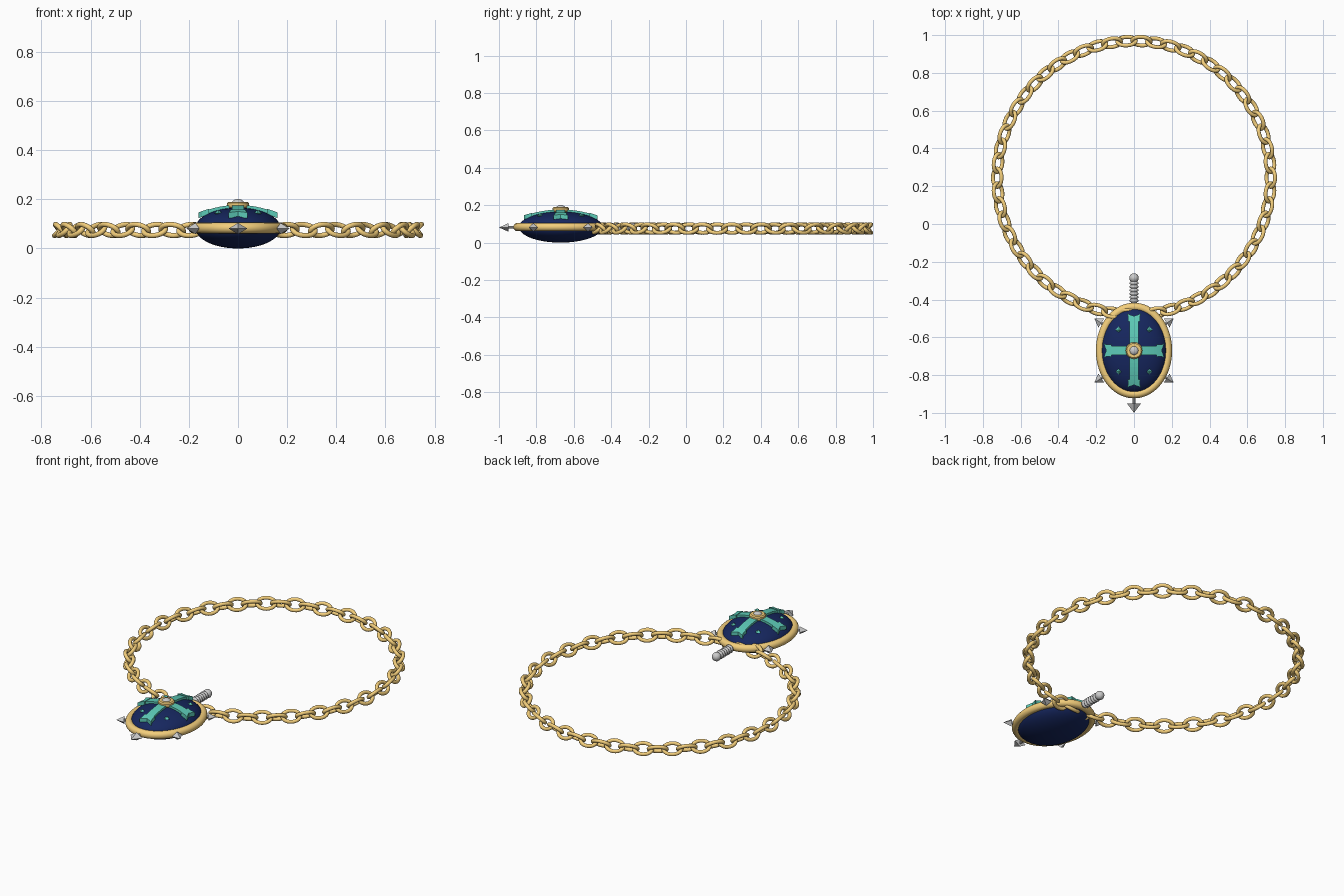
import bpy, bmesh, math
from mathutils import Vector, Matrix

if "Cube" in bpy.data.objects:
    bpy.data.objects.remove(bpy.data.objects["Cube"])

CY, CZ = -0.67, 0.083            # pendant centre
X, Y, Z = Vector((1, 0, 0)), Vector((0, 1, 0)), Vector((0, 0, 1))


def material(name, rgb):
    m = bpy.data.materials.new(name)
    m.diffuse_color = (*rgb, 1)
    m.use_nodes = True
    m.node_tree.nodes["Principled BSDF"].inputs["Base Color"].default_value = m.diffuse_color
    return m


gold = material("gold", (0.9, 0.62, 0.2))
navy = material("navy", (0.008, 0.02, 0.115))
teal = material("teal", (0.11, 0.6, 0.48))
silver = material("silver", (0.8, 0.8, 0.81))


def finish(bm, name, mat, smooth=True):
    bmesh.ops.recalc_face_normals(bm, faces=bm.faces)
    for f in bm.faces:
        f.smooth = smooth
    me = bpy.data.meshes.new(name)
    bm.to_mesh(me)
    bm.free()
    ob = bpy.data.objects.new(name, me)
    bpy.context.collection.objects.link(ob)
    me.materials.append(mat)
    return ob


def oval_ring(bm, c, t, w, a, b, r, nu, nv):
    """Round wire swept along an ellipse with half axes a (along t) and b (along w)."""
    m = t.cross(w)
    rings = []
    for i in range(nu):
        u = math.tau * i / nu
        p = c + t * a * math.cos(u) + w * b * math.sin(u)
        n = (t * b * math.cos(u) + w * a * math.sin(u)).normalized()
        rings.append([bm.verts.new(p + r * (n * math.cos(v) + m * math.sin(v)))
                      for v in (math.tau * j / nv for j in range(nv))])
    for i in range(nu):
        A, B = rings[i], rings[(i + 1) % nu]
        for j in range(nv):
            k = (j + 1) % nv
            bm.faces.new((A[j], B[j], B[k], A[k]))


def lathe(bm, profile, c, axis, seg=24):
    """Revolve (radius, height) points around an axis through c."""
    rot = Z.rotation_difference(axis).to_matrix()
    rows = [[bm.verts.new(c + rot @ Vector((r * math.cos(math.tau * i / seg),
                                            r * math.sin(math.tau * i / seg), h)))
             for i in range(seg)] for r, h in profile]
    for A, B in zip(rows, rows[1:]):
        for i in range(seg):
            j = (i + 1) % seg
            bm.faces.new((A[i], A[j], B[j], B[i]))
    bm.faces.new(rows[0][::-1])
    bm.faces.new(rows[-1])


def sphere(bm, c, s, u=32, v=16):
    bmesh.ops.create_uvsphere(bm, u_segments=u, v_segments=v, radius=1,
                              matrix=Matrix.Translation(c) @ Matrix.Diagonal((*s, 1)))


# chain: links tilted alternately 45 degrees either way
bm = bmesh.new()
N, R = 58, 0.724
for i in range(N):
    th = math.tau * i / N
    rad = Vector((math.cos(th), math.sin(th), 0))
    tan = Vector((-math.sin(th), math.cos(th), 0))
    w = (rad + Z * (-1 if i % 2 else 1)).normalized()
    oval_ring(bm, rad * R + Vector((0, 0.245, 0.075)), tan, w, 0.049, 0.032, 0.0105, 24, 10)
finish(bm, "chain", gold)

# pendant body and rim
centre = Vector((0, CY, CZ))
bm = bmesh.new()
sphere(bm, centre, (0.173, 0.223, 0.083), 64, 32)
finish(bm, "pendant_body", navy)
bm = bmesh.new()
oval_ring(bm, centre, X, Y, 0.180, 0.231, 0.022, 72, 16)
finish(bm, "pendant_rim", gold)


# cross: four curved arms with forked, flared ends
def strip(bm, d, length, stations, lift, thick, notch=0.0):
    side = Z.cross(d)
    rows = []
    for k, (s, hw) in enumerate(stations):
        row = []
        for c in (-1, 0, 1):
            q = s - (notch if c == 0 and k == len(stations) - 1 else 0)
            z = 0.160 - 0.034 * (q / length) ** 2 + lift
            p = Vector((0, CY, z)) + d * q + side * hw * c
            row.append((bm.verts.new(p), bm.verts.new(p + Z * thick)))
        rows.append(row)
    for A, B in zip(rows, rows[1:]):
        for c in (0, 1):
            for l in (0, 1):
                bm.faces.new((A[c][l], A[c + 1][l], B[c + 1][l], B[c][l]))
        for c in (0, 2):
            bm.faces.new((A[c][0], A[c][1], B[c][1], B[c][0]))
    for row in (rows[0], rows[-1]):
        for c in (0, 1):
            bm.faces.new((row[c][0], row[c][1], row[c + 1][1], row[c + 1][0]))


bm = bmesh.new()
for d, L in ((X, 0.161), (-X, 0.161), (Y, 0.196), (-Y, 0.196)):
    strip(bm, d, L, [((L - 0.02) * k / 8, 0.024) for k in range(9)], 0, 0.017)
    strip(bm, d, L, [(L - 0.042, 0.034), (L - 0.03, 0.031), (L - 0.014, 0.032), (L, 0.038)],
          -0.003, 0.023, 0.014)
finish(bm, "cross", teal, False)

# small diamond studs on the dome
bm = bmesh.new()
for sx in (-1, 1):
    for sy in (-1, 1):
        x, y = 0.08 * sx, 0.11 * sy
        z = CZ + 0.083 * math.sqrt(1 - (x / 0.173) ** 2 - (y / 0.223) ** 2)
        sphere(bm, Vector((x, CY + y, z)), (0.017, 0.017, 0.012), 4, 2)
finish(bm, "diamond_studs", teal, False)

# centre boss with pearl
bm = bmesh.new()
lathe(bm, [(0.038, 0.160), (0.044, 0.168), (0.044, 0.184), (0.038, 0.190), (0.022, 0.190)],
      Vector((0, CY, 0)), Z, 32)
ob = finish(bm, "centre_boss", gold)
ob.data.set_sharp_from_angle(angle=math.radians(30))
bm = bmesh.new()
sphere(bm, Vector((0, CY, 0.183)), (0.025, 0.025, 0.018), 24, 12)
finish(bm, "centre_pearl", silver)

# arrowhead spikes round the rim: thin stem and four-sided point
bm = bmesh.new()


def spike(base, d, width, length, stem):
    side = d.cross(Z)
    ring = [bm.verts.new(base + o) for o in
            (side * width, Z * 0.023, -side * width, -Z * 0.023)]
    tip = bm.verts.new(base + d * length)
    for i in range(4):
        bm.faces.new((ring[i], ring[(i + 1) % 4], tip))
    bm.faces.new(ring)
    lathe(bm, [(0.007, 0), (0.007, stem)], base - d * stem, d, 10)


spike(Vector((0, -0.949, CZ - 0.002)), -Y, 0.038, 0.051, 0.045)
for sx in (-1, 1):
    for sy in (-1, 1):
        spike(Vector((0.173 * sx, CY + 0.146 * sy, CZ - 0.002)),
              Vector((0.84 * sx, 0.54 * sy, 0)).normalized(), 0.029, 0.044, 0.03)
finish(bm, "rim_spikes", silver, False)

# ribbed grip and pommel
prof = [(0.017, 0)]
for k in range(6):
    h = 0.004 + k * 0.0185
    prof += [(0.017, h), (0.022, h + 0.003), (0.0245, h + 0.008), (0.022, h + 0.013), (0.017, h + 0.016)]
prof += [(0.014, 0.125)]
bm = bmesh.new()
lathe(bm, prof, Vector((0, -0.418, CZ - 0.002)), Y)
finish(bm, "grip", silver)
bm = bmesh.new()
sphere(bm, Vector((0, -0.286, CZ - 0.002)), (0.025, 0.025, 0.025), 24, 12)
finish(bm, "pommel", silver)
